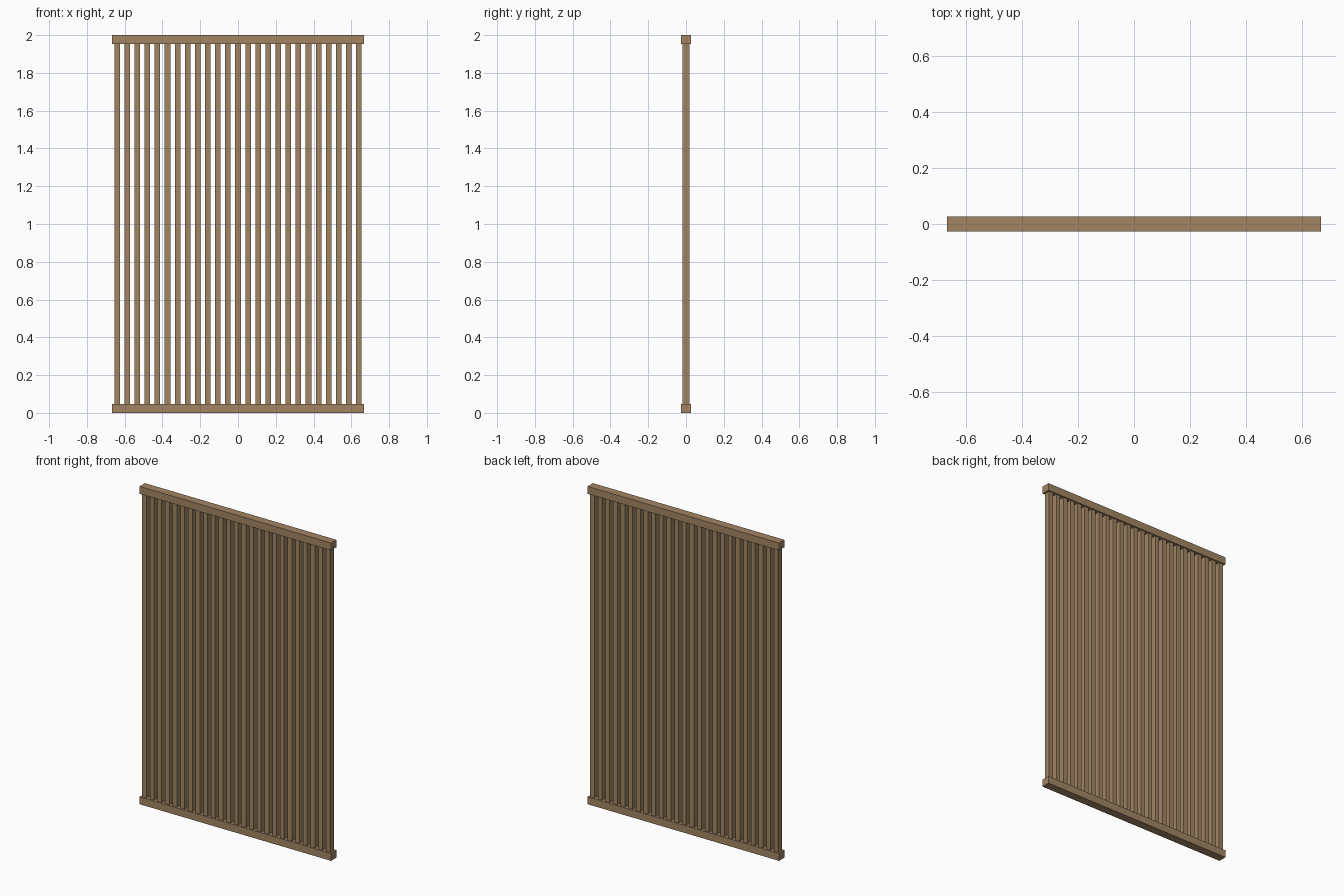
import bpy

if "Cube" in bpy.data.objects:
    bpy.data.objects.remove(bpy.data.objects["Cube"])

HEIGHT, WIDTH = 2.0, 1.3333
RAIL_H, RAIL_D = 0.0467, 0.0533
SLAT_W, SLAT_D = 0.0293, 0.0373
SLATS, PITCH = 25, 0.05333

wood = bpy.data.materials.new("wood")
wood.diffuse_color = (0.36, 0.235, 0.125, 1.0)
wood.use_nodes = True
wood.node_tree.nodes["Principled BSDF"].inputs["Base Color"].default_value = wood.diffuse_color


def box(name, center, size):
    bpy.ops.mesh.primitive_cube_add(size=1, location=center)
    ob = bpy.context.object
    ob.name = name
    ob.scale = size
    bpy.ops.object.transform_apply(location=False, rotation=False, scale=True)
    ob.data.materials.append(wood)
    return ob


# Horizontal rails at the bottom and top
box("bottom_rail", (0, 0, RAIL_H / 2), (WIDTH, RAIL_D, RAIL_H))
box("top_rail", (0, 0, HEIGHT - RAIL_H / 2), (WIDTH, RAIL_D, RAIL_H))

# Evenly spaced vertical slats between the rails
for i in range(SLATS):
    x = (i - (SLATS - 1) / 2) * PITCH
    box(f"slat_{i + 1:02d}", (x, 0, HEIGHT / 2), (SLAT_W, SLAT_D, HEIGHT - 2 * RAIL_H))
